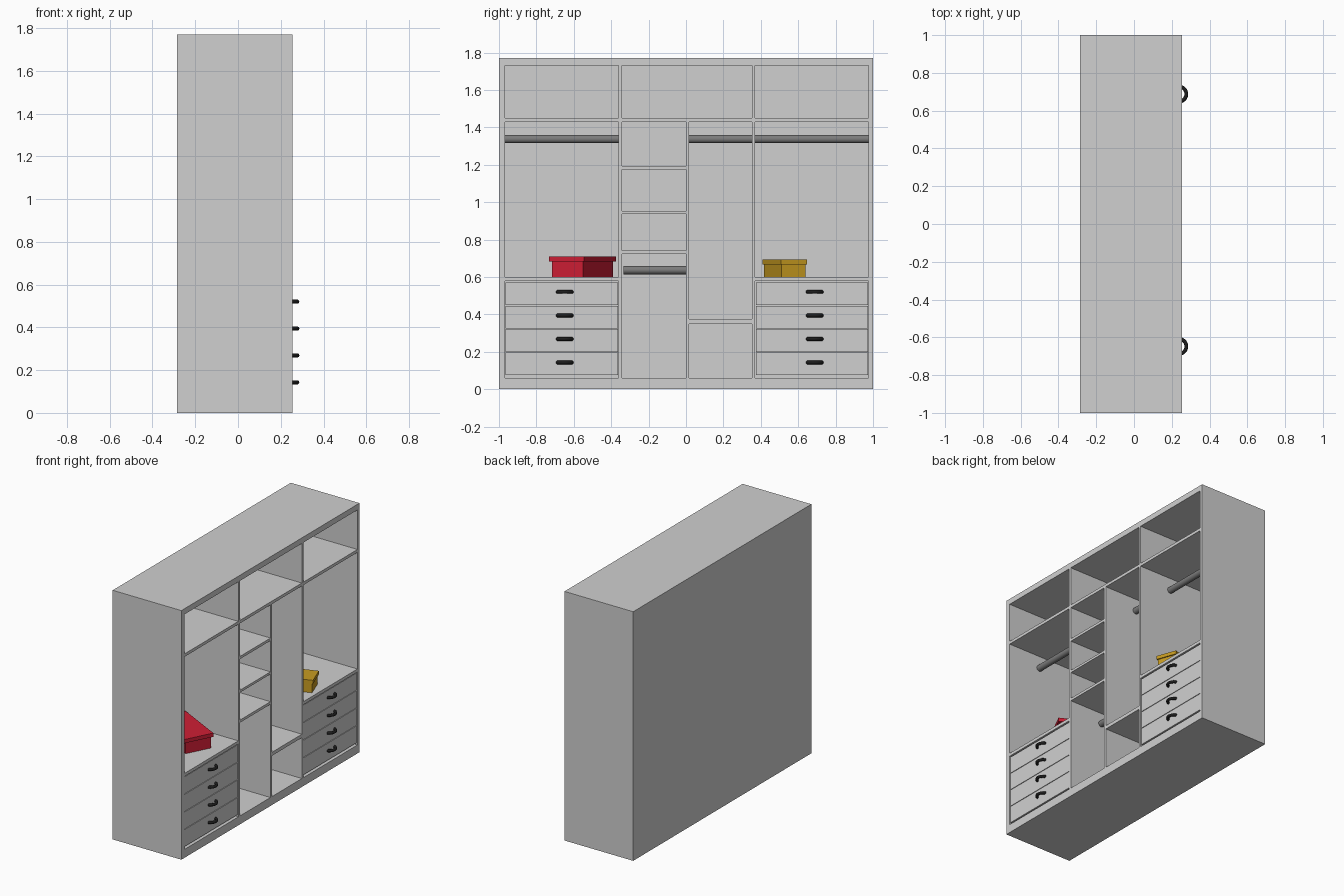
import bpy, bmesh, math
from mathutils import Matrix, Vector

if "Cube" in bpy.data.objects:
    bpy.data.objects.remove(bpy.data.objects["Cube"])


def material(name, r, g, b):
    m = bpy.data.materials.new(name)
    m.diffuse_color = (r, g, b, 1)
    m.use_nodes = True
    m.node_tree.nodes["Principled BSDF"].inputs["Base Color"].default_value = m.diffuse_color
    return m


GREY = material("board_grey", 0.63, 0.63, 0.63)
STEEL = material("rod_grey", 0.2, 0.2, 0.2)
BLACK = material("handle_black", 0.012, 0.012, 0.012)
RED = material("box_red", 0.62, 0.013, 0.035)
GOLD = material("box_gold", 0.58, 0.33, 0.015)


def finish(name, bm, mat):
    me = bpy.data.meshes.new(name)
    bm.to_mesh(me)
    bm.free()
    me.materials.append(mat)
    ob = bpy.data.objects.new(name, me)
    bpy.context.collection.objects.link(ob)
    return ob


def box(name, x, y, z, mat=GREY):
    """Axis-aligned box from (min, max) ranges."""
    bm = bmesh.new()
    bmesh.ops.create_cube(bm, size=1)
    for v in bm.verts:
        v.co = Vector([(r[0] + r[1]) / 2 + c * (r[1] - r[0]) for r, c in zip((x, y, z), v.co)])
    return finish(name, bm, mat)


def smooth(ob):
    for p in ob.data.polygons:
        p.use_smooth = len(p.vertices) == 4


BACK, FRONT = -0.285, 0.255
INNER = BACK + 0.02
DEPTH = (INNER, FRONT)
L0, L1, M0, M1, R0, R1 = -0.967, -0.36, -0.342, 0.353, 0.37, 0.977   # bay edges
TOP, BOTTOM = 1.73, 0.06

# Outer carcass
box("back_panel", (BACK, INNER), (-1, 1), (0, 1.77))
box("top_panel", DEPTH, (-1, 1), (TOP, 1.77))
box("base_panel", DEPTH, (-1, 1), (0, BOTTOM))
box("left_side", DEPTH, (-1, L0), (BOTTOM, TOP))
box("right_side", DEPTH, (R1, 1), (BOTTOM, TOP))

# Dividers
box("left_divider", DEPTH, (L1, M0), (BOTTOM, TOP))
box("right_divider", DEPTH, (M1, R0), (BOTTOM, TOP))
box("centre_divider", DEPTH, (0, 0.016), (BOTTOM, 1.428))

# Shelves
for name, y, z in [
    ("left_top_shelf", (L0, L1), (1.428, 1.449)),
    ("middle_top_shelf", (M0, M1), (1.428, 1.449)),
    ("right_top_shelf", (R0, R1), (1.428, 1.449)),
    ("left_drawer_top", (L0, L1), (0.578, 0.6)),
    ("right_drawer_top", (R0, R1), (0.578, 0.6)),
    ("cubby_shelf_upper", (M0, 0), (1.174, 1.193)),
    ("cubby_shelf_middle", (M0, 0), (0.936, 0.953)),
    ("cubby_shelf_lower", (M0, 0), (0.722, 0.741)),
    ("shoe_shelf", (0.016, M1), (0.35, 0.375)),
]:
    box(name, DEPTH, y, z)


# Hanging rods
def rod(name, y0, y1, z):
    bm = bmesh.new()
    bmesh.ops.create_cone(bm, cap_ends=True, segments=24, radius1=0.0225, radius2=0.0225,
                          depth=y1 - y0,
                          matrix=Matrix.Translation((0, (y0 + y1) / 2, z)) @ Matrix.Rotation(math.pi / 2, 4, 'X'))
    smooth(finish(name, bm, STEEL))


rod("left_rod", L0, L1, 1.338)
rod("middle_rod", 0.016, M1, 1.338)
rod("right_rod", R0, R1, 1.338)
rod("low_rod", -0.335, 0, 0.637)


# Half-ring drawer handle
def handle(name, y, z):
    bm = bmesh.new()
    c = bmesh.ops.create_circle(bm, segments=10, radius=0.01,
                                matrix=Matrix.Translation((0, -0.04, 0)) @ Matrix.Rotation(math.pi / 2, 4, 'Y'))
    edges = list({e for v in c["verts"] for e in v.link_edges})
    bmesh.ops.spin(bm, geom=c["verts"] + edges, cent=(0, 0, 0), axis=(0, 0, 1),
                   angle=math.pi, steps=14)
    bmesh.ops.recalc_face_normals(bm, faces=bm.faces)
    bmesh.ops.translate(bm, verts=bm.verts, vec=(0.237, y, z))
    smooth(finish(name, bm, BLACK))


# Drawers
for side, y0, y1, hy in (("left", L0, L1, -0.648), ("right", R0, R1, 0.688)):
    for i in range(4):
        z = 0.075 + i * 0.125
        box(f"{side}_drawer_{i + 1}", (0.228, 0.25), (y0 + 0.003, y1 - 0.003), (z, z + 0.121))
        handle(f"{side}_handle_{i + 1}", hy, 0.143 + i * 0.1257)


# Lidded storage boxes standing at an angle
def lidded_box(name, centre, length, width, angle, z_lid, z_top, lip, mat):
    for part, inset, z in (("body", lip, (0.6, z_lid)), ("lid", 0, (z_lid, z_top))):
        hl, hw = length / 2 - inset, width / 2 - inset
        ob = box(f"{name}_{part}", (-hl, hl), (-hw, hw), z, mat)
        ob.data.transform(Matrix.Translation((*centre, 0)) @ Matrix.Rotation(math.radians(angle), 4, 'Z'))


lidded_box("red_box", (-0.028, -0.553), 0.38, 0.209, -27, 0.682, 0.709, 0.012, RED)
lidded_box("gold_box", (0.072, 0.528), 0.29, 0.15, 20, 0.668, 0.693, 0.008, GOLD)
